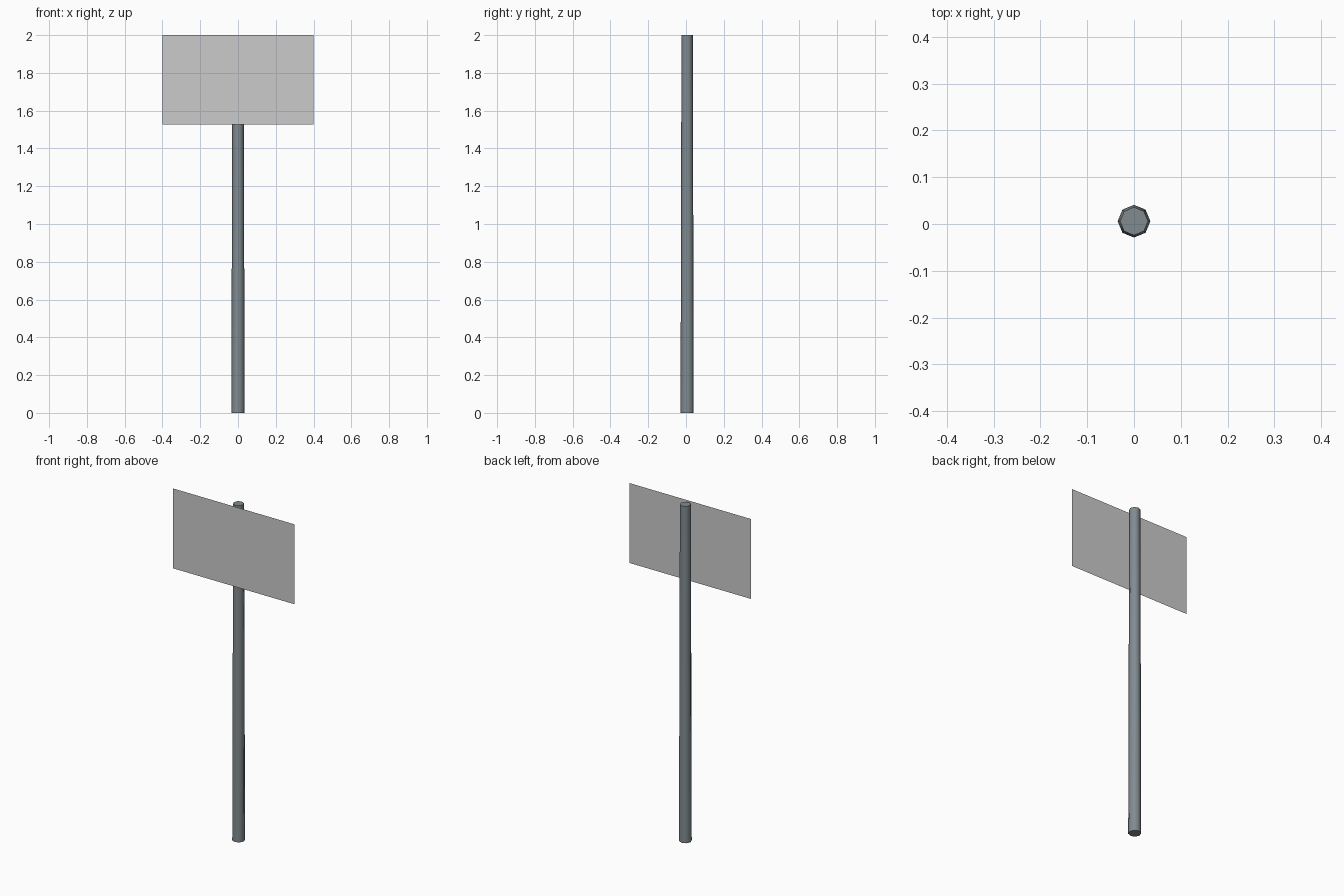
import bpy
import math

cube = bpy.data.objects.get("Cube")
if cube:
    bpy.data.objects.remove(cube, do_unlink=True)


def make_material(name, colour):
    mat = bpy.data.materials.new(name)
    mat.use_nodes = True
    mat.diffuse_color = colour
    mat.node_tree.nodes["Principled BSDF"].inputs["Base Color"].default_value = colour
    return mat


def finish(name, mat):
    obj = bpy.context.object
    obj.name = name
    obj.data.materials.append(mat)
    return obj


steel = make_material("blue grey steel", (0.22, 0.26, 0.28, 1))
panel = make_material("light grey panel", (0.6, 0.6, 0.6, 1))

# Slightly tapered eight-sided pole
bpy.ops.mesh.primitive_cone_add(vertices=8, radius1=0.035, radius2=0.03,
                                depth=2, location=(0, 0.006, 1))
finish("pole", steel)
bpy.ops.object.shade_smooth_by_angle(angle=math.radians(50))

# Flat sign sheet just in front of the pole
bpy.ops.mesh.primitive_plane_add(size=1, location=(0, -0.041, 1.763),
                                 rotation=(math.radians(90), 0, 0))
sign = finish("sign_board", panel)
sign.scale = (0.8, 0.475, 1)
